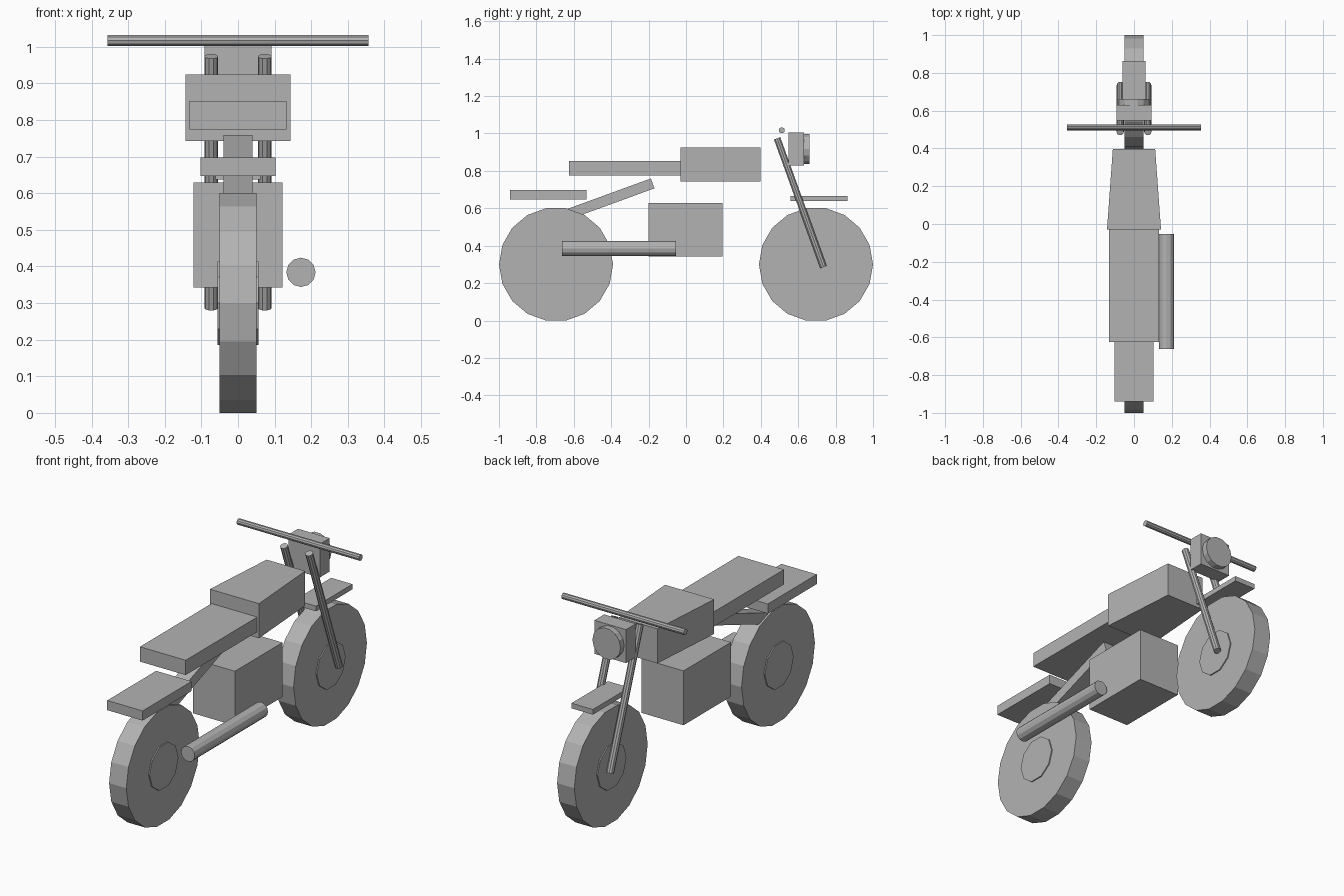
import bpy, bmesh
from math import cos, sin, pi, radians
from mathutils import Vector, Matrix

cube = bpy.data.objects.get("Cube")
if cube:
    bpy.data.objects.remove(cube, do_unlink=True)

GREY = (0.45, 0.45, 0.45, 1)
mat = bpy.data.materials.new("plain grey")
mat.use_nodes = True
mat.diffuse_color = GREY
mat.node_tree.nodes["Principled BSDF"].inputs["Base Color"].default_value = GREY


def finish(name, bm):
    bmesh.ops.recalc_face_normals(bm, faces=bm.faces)
    mesh = bpy.data.meshes.new(name)
    bm.to_mesh(mesh)
    bm.free()
    mesh.materials.append(mat)
    obj = bpy.data.objects.new(name, mesh)
    bpy.context.collection.objects.link(obj)
    return obj


def box(name, half_x, y, z, front_half_x=None):
    """Block symmetric about x = 0, optionally narrowing toward +y."""
    bm = bmesh.new()
    bmesh.ops.create_cube(bm, size=1)
    for v in bm.verts:
        at_front = v.co.y > 0
        width = front_half_x if front_half_x and at_front else half_x
        v.co = (2 * v.co.x * width, y[at_front], z[v.co.z > 0])
    return finish(name, bm)


def rod(name, start, end, radius, sides):
    """Flat-sided cylinder between two points."""
    start, end = Vector(start), Vector(end)
    turn = (end - start).to_track_quat('Z', 'Y')
    bm = bmesh.new()
    ring = [bm.verts.new(start + turn @ Vector((radius * cos(2 * pi * i / sides),
                                               radius * sin(2 * pi * i / sides), 0)))
            for i in range(sides)]
    cap = bm.faces.new(ring)
    out = bmesh.ops.extrude_face_region(bm, geom=[cap], use_keep_orig=True)
    bmesh.ops.translate(bm, vec=end - start,
                        verts=[g for g in out["geom"] if isinstance(g, bmesh.types.BMVert)])
    return finish(name, bm)


# Wheels with slightly raised hubs
for side, y in (("rear", -0.695), ("front", 0.695)):
    for part, half, radius, sides in (("wheel", 0.05, 0.305, 18), ("hub", 0.056, 0.12, 10)):
        rod(f"{side}_{part}", (-half, y, 0.3), (half, y, 0.3), radius, sides)

# Body blocks
box("engine", 0.122, (-0.2, 0.195), (0.343, 0.629))
box("fuel_tank", 0.143, (-0.03, 0.398), (0.743, 0.925), front_half_x=0.112)
box("seat", 0.133, (-0.625, -0.03), (0.774, 0.852))
box("rear_fender", 0.103, (-0.94, -0.533), (0.647, 0.698))
box("front_fender", 0.062, (0.56, 0.863), (0.638, 0.665))

# Sloping rear arm, ending inside the rear wheel
arm = box("rear_arm", 0.04, (-0.5, 0), (-0.028, 0.028))
arm.data.transform(Matrix.Translation((0, -0.178, 0.733)) @ Matrix.Rotation(radians(20), 4, 'X'))

# Front fork and handlebar
for side, x in (("left", 0.073), ("right", -0.073)):
    rod(f"{side}_fork", (x, 0.735, 0.286), (x, 0.487, 0.974), 0.019, 10)
rod("handlebar", (-0.356, 0.512, 1.017), (0.356, 0.512, 1.017), 0.016, 10)

# Headlight housing and lens
box("headlight_housing", 0.092, (0.549, 0.63), (0.828, 1.004))
rod("headlight_lens", (0, 0.63, 0.917), (0, 0.661, 0.917), 0.082, 14)

# Exhaust pipe on one side
rod("exhaust", (0.172, -0.662, 0.384), (0.172, -0.053, 0.384), 0.04, 12)
